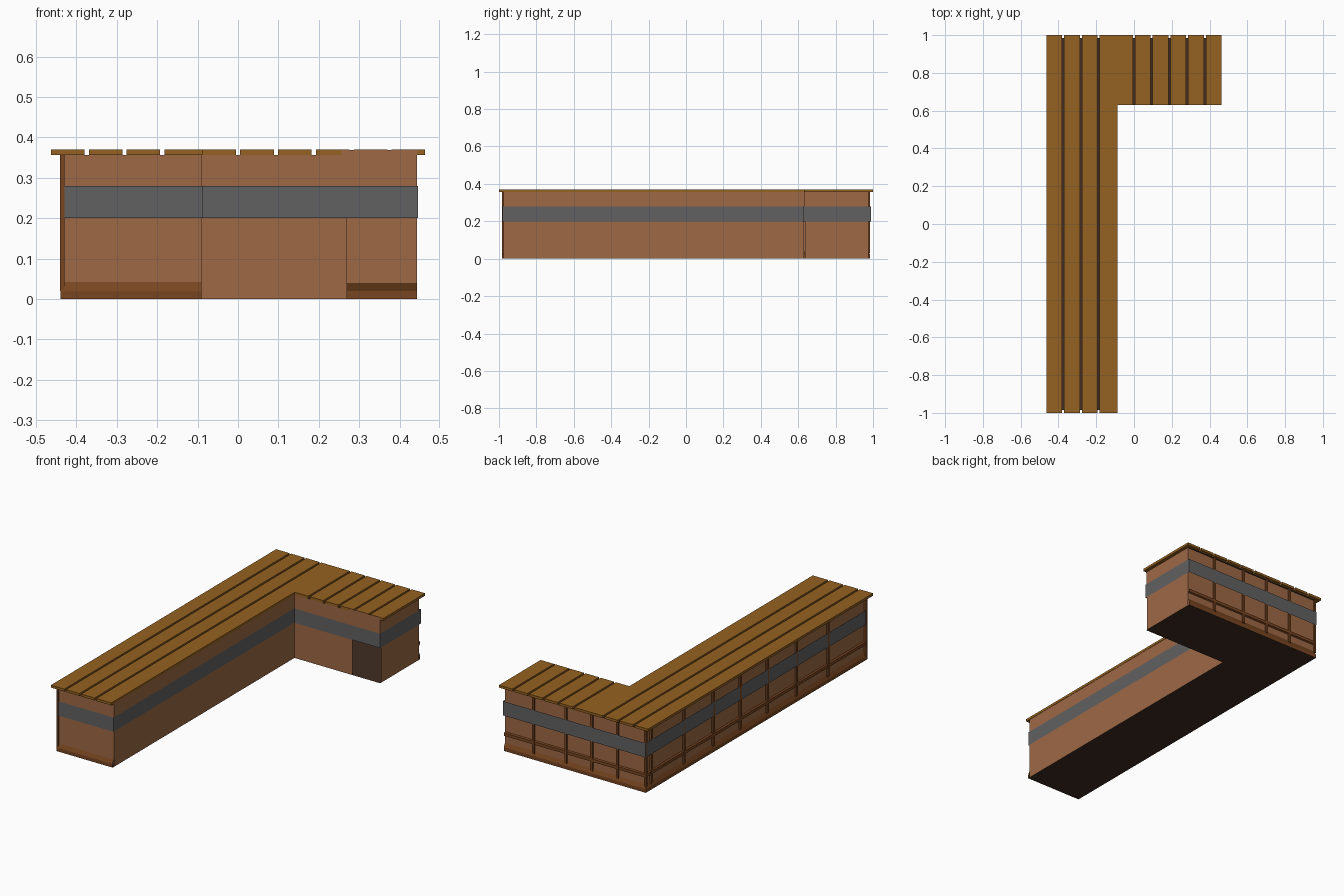
import bpy, bmesh

if "Cube" in bpy.data.objects:
    bpy.data.objects.remove(bpy.data.objects["Cube"])

def material(name, rgb):
    m = bpy.data.materials.new(name)
    m.diffuse_color = (*rgb, 1)
    m.use_nodes = True
    m.node_tree.nodes["Principled BSDF"].inputs["Base Color"].default_value = m.diffuse_color
    return m

WALL = material("wall_wood", (0.34, 0.14, 0.06))
TRIM = material("trim_wood", (0.19, 0.06, 0.015))
PLANK = material("plank_wood", (0.30, 0.12, 0.015))
BAND = material("grey_band", (0.12, 0.12, 0.12))
DARK = material("dark_wood", (0.05, 0.025, 0.015))

def mesh_object(name, verts, faces, mat):
    me = bpy.data.meshes.new(name)
    me.from_pydata(verts, [], faces)
    me.materials.append(mat)
    ob = bpy.data.objects.new(name, me)
    bpy.context.collection.objects.link(ob)
    return ob

def box(name, x0, x1, y0, y1, z0, z1, mat):
    v = [(x, y, z) for z in (z0, z1) for x, y in ((x0, y0), (x1, y0), (x1, y1), (x0, y1))]
    f = [(3, 2, 1, 0), (4, 5, 6, 7)] + [(i, (i + 1) % 4, (i + 1) % 4 + 4, i + 4) for i in range(4)]
    return mesh_object(name, v, f, mat)

def panel(name, a, b, z0, z1, mat):
    # upright sheet between two plan points
    return mesh_object(name, [(*a, z0), (*b, z0), (*b, z1), (*a, z1)], [(0, 1, 2, 3)], mat)

def sweep(name, profile, path, mat):
    # sweep (offset, z) profile along a path of (point, outward direction)
    n = len(profile)
    v = [(p[0] + o * d[0], p[1] + o * d[1], z) for p, d in path for o, z in profile]
    f = [(s * n + i, s * n + i + 1, (s + 1) * n + i + 1, (s + 1) * n + i)
         for s in range(len(path) - 1) for i in range(n - 1)]
    return mesh_object(name, v, f, mat)

X0, XI, X1 = -0.43, -0.09, 0.443
Y0, YI, Y1 = -0.975, 0.63, 0.975
H = 0.356

# Hollow L-shaped cabinet walls, with an opening near the short arm's end
panel("outer_side_wall", (X0, Y1), (X0, Y0), 0.04, H, WALL)
panel("back_wall", (X1, Y1), (X0, Y1), 0.04, H, WALL)
panel("front_end_wall", (X0, Y0), (XI, Y0), 0.04, H, WALL)
panel("inner_side_wall", (XI, Y0), (XI, YI), 0, H, WALL)
panel("inner_back_wall", (XI, YI), (0.27, YI), 0, 0.2, WALL)
panel("inner_upper_wall", (XI, YI), (X1, YI), 0.2, H, WALL)
panel("right_lower_wall", (X1, YI + 0.007), (X1, Y1), 0, 0.2, WALL)
panel("right_upper_wall", (X1, YI), (X1, Y1), 0.2, H, WALL)
panel("flap_edge", (0.255, YI - 0.001), (X1, YI - 0.001), 0.352, 0.369, WALL)

# L-shaped floor and dark underlay beneath the planks
outline = [(X0 - 0.01, Y0 - 0.01), (XI, Y0 - 0.01), (XI, YI), (X1, YI),
           (X1, Y1 + 0.01), (X0 - 0.01, Y1 + 0.01)]
mesh_object("floor", [(x, y, 0) for x, y in outline], [(5, 4, 3, 2, 1, 0)], DARK)
mesh_object("underlay", [(x, y, H - 0.001) for x, y in outline], [(0, 1, 2, 3, 4, 5)], DARK)

# Sloping skirting round the outer sides, and a rail above it
back_path = [((X1, Y1), (0, 1)), ((X0, Y1), (-1, 1)), ((X0, Y0), (-1, 0))]
skirt_path = back_path[:2] + [((X0, Y0), (-1, -1)), ((XI, Y0), (0, -1))]
sweep("skirting", [(0.01, 0), (0.01, 0.02), (0, 0.042)], skirt_path, TRIM)
sweep("rail", [(0, 0.08), (0.008, 0.084), (0.008, 0.101), (0, 0.105)], back_path, TRIM)

# Vertical battens on the outer sides
for i, y in enumerate((0.93, 0.64, 0.38, 0.14, -0.1, -0.36, -0.64)):
    box(f"side_batten_{i}", X0 - 0.01, X0, y - 0.007, y + 0.007, 0.03, H, TRIM)
for i, x in enumerate((0.262, 0.06, -0.1, -0.26)):
    box(f"back_batten_{i}", x - 0.007, x + 0.007, Y1, Y1 + 0.01, 0.03, H, TRIM)
box("front_corner_batten", X0 - 0.011, X0, Y0 - 0.008, Y0 + 0.008, 0.02, H, TRIM)
box("back_corner_batten", X0 - 0.01, X0, Y1 - 0.006, Y1 + 0.01, 0.03, H, TRIM)

# Grey band wrapping the whole cabinet
ring = [(X0 - 0.01, Y0 - 0.005), (XI + 0.002, Y0 - 0.005), (XI + 0.002, YI - 0.004),
        (X1 + 0.003, YI - 0.004), (X1 + 0.003, Y1 + 0.013), (X0 - 0.01, Y1 + 0.013)]
sweep("band", [(0, 0.2), (0, 0.28)], [(p, (0, 0)) for p in ring + ring[:1]], BAND)

# Counter planks: four along the long arm, six across the short arm
for i in range(10):
    x = -0.463 + i * 0.0937
    y0 = -1 if i < 4 else 0.63
    x1 = x + (0.0937 if i == 3 else 0.083)
    box(f"plank_{i}", x, min(x1, 0.463), y0, 1, H, 0.37, PLANK)
